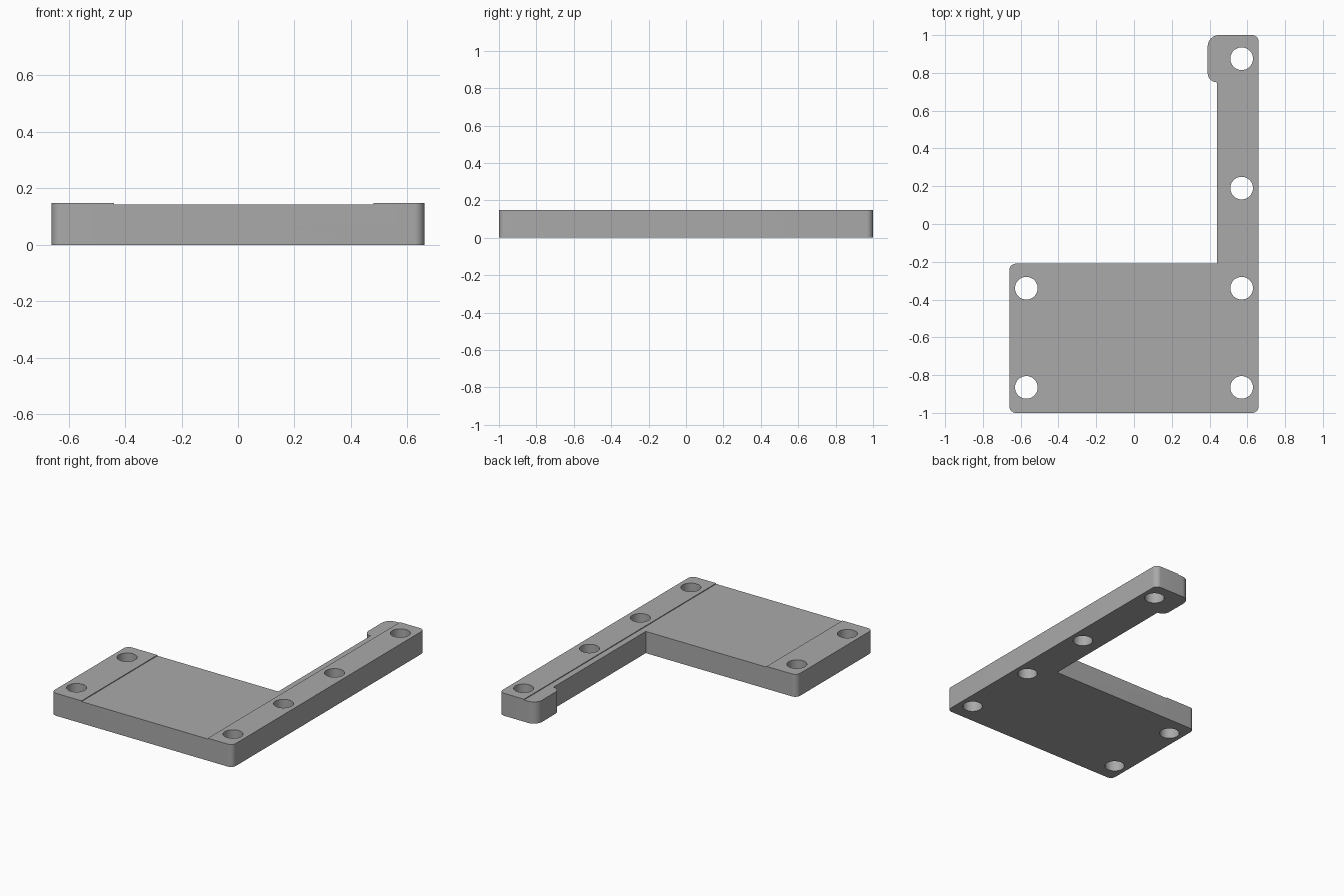
import bpy
import bmesh
from math import pi, sin, cos
from mathutils import Vector

HEIGHT = 0.148
RECESS_FLOOR = 0.143

cube = bpy.data.objects.get("Cube")
if cube:
    bpy.data.objects.remove(cube, do_unlink=True)

grey = bpy.data.materials.new("plain_grey")
grey.use_nodes = True
GREY = (0.4, 0.4, 0.4, 1)
grey.diffuse_color = GREY
grey.node_tree.nodes["Principled BSDF"].inputs["Base Color"].default_value = GREY


def rounded_outline(corners, steps=10):
    """Turn (x, y, radius) right-angle corners into a list of 2D points."""
    points = []
    for i, (x, y, r) in enumerate(corners):
        p = Vector((x, y))
        if r == 0:
            points.append(p)
            continue
        to_prev = (Vector(corners[i - 1][:2]) - p).normalized()
        to_next = (Vector(corners[(i + 1) % len(corners)][:2]) - p).normalized()
        centre = p + (to_prev + to_next) * r
        for s in range(steps + 1):
            a = pi / 2 * s / steps
            points.append(centre - to_next * r * cos(a) - to_prev * r * sin(a))
    return points


def prism(name, points, bottom, top):
    """Extrude a 2D outline between two heights."""
    bm = bmesh.new()
    face = bm.faces.new([bm.verts.new((p[0], p[1], bottom)) for p in points])
    moved = bmesh.ops.extrude_face_region(bm, geom=[face])["geom"]
    verts = [v for v in moved if isinstance(v, bmesh.types.BMVert)]
    bmesh.ops.translate(bm, verts=verts, vec=(0, 0, top - bottom))
    bmesh.ops.recalc_face_normals(bm, faces=bm.faces)
    mesh = bpy.data.meshes.new(name)
    bm.to_mesh(mesh)
    bm.free()
    mesh.materials.append(grey)
    obj = bpy.data.objects.new(name, mesh)
    bpy.context.collection.objects.link(obj)
    return obj


def cut(target, cutter):
    """Subtract the cutter from the target and discard it."""
    bpy.context.view_layer.objects.active = target
    mod = target.modifiers.new("cut", "BOOLEAN")
    mod.operation = "DIFFERENCE"
    mod.solver = "EXACT"
    mod.object = cutter
    bpy.ops.object.modifier_apply(modifier=mod.name)
    bpy.data.objects.remove(cutter, do_unlink=True)


# Flat plate with a long arm and a rounded tab at the arm's end
bracket = prism("mounting_bracket", rounded_outline([
    (-0.66, -1, 0.035), (0.66, -1, 0.035), (0.66, 1, 0.035),
    (0.39, 1, 0.06), (0.39, 0.75, 0.05), (0.44, 0.75, 0),
    (0.44, -0.21, 0), (-0.66, -0.21, 0.035),
]), 0, HEIGHT)

# Shallow recess running the full length of the top
cut(bracket, prism("recess_cutter", [(-0.44, -1.1), (0.48, -1.1), (0.48, 1.1), (-0.44, 1.1)],
                   RECESS_FLOOR, HEIGHT + 0.1))

# Screw holes: four in the plate, two in the arm
holes = [(x, y) for x in (-0.57, 0.57) for y in (-0.865, -0.34)]
holes += [(0.57, 0.19), (0.57, 0.875)]
for x, y in holes:
    ring = [(x + 0.06 * cos(2 * pi * i / 48), y + 0.06 * sin(2 * pi * i / 48))
            for i in range(48)]
    cut(bracket, prism("hole_cutter", ring, -0.1, HEIGHT + 0.1))

# Smooth rounded corners and bores, sharp rims
bpy.ops.object.select_all(action="DESELECT")
bracket.select_set(True)
bpy.context.view_layer.objects.active = bracket
bpy.ops.object.shade_smooth_by_angle(angle=pi / 6)
